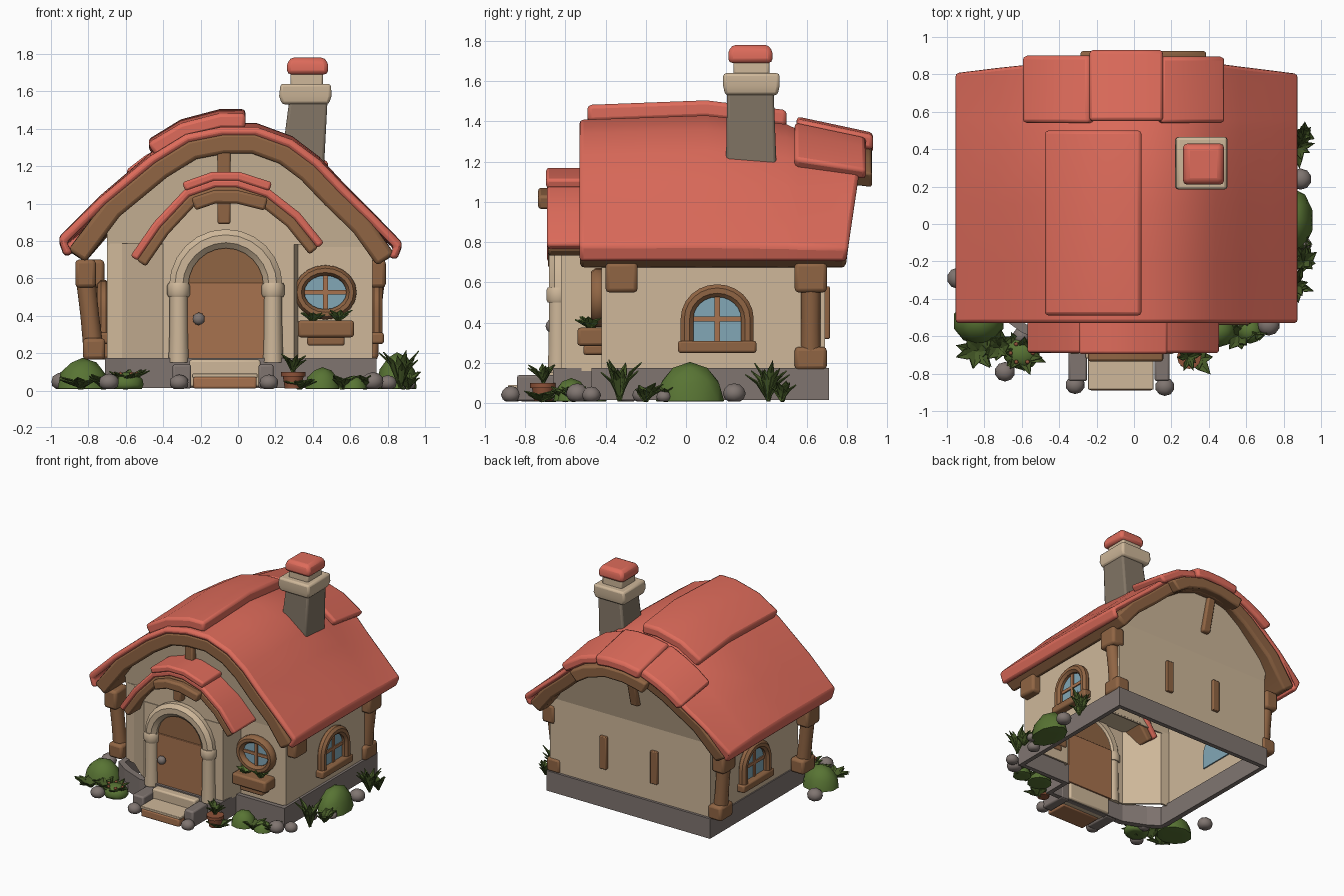
import bpy, bmesh, math, random
from mathutils import Vector as V

if "Cube" in bpy.data.objects:
    bpy.data.objects.remove(bpy.data.objects["Cube"])
random.seed(4)

def mat(name, r, g, b):
    m = bpy.data.materials.new(name)
    m.diffuse_color = (r, g, b, 1)
    m.use_nodes = True
    m.node_tree.nodes["Principled BSDF"].inputs["Base Color"].default_value = m.diffuse_color
    return m
RED = mat("roof red", .73, .148, .104)
BEIGE = mat("plaster beige", .62, .475, .32)
WOOD = mat("wood brown", .28, .13, .057)
DOOR = mat("door brown", .39, .17, .077)
GLASS = mat("window blue", .223, .39, .47)
STONE = mat("stone grey", .215, .178, .163)
TAUPE = mat("chimney taupe", .225, .18, .132)
GREEN = mat("bush green", .098, .175, .034)
LEAF = mat("leaf dark green", .062, .104, .021)
POT = mat("terracotta", .27, .085, .04)

def make(name, verts, faces, m, bevel=0, shell=0, angle=40):
    me = bpy.data.meshes.new(name)
    bm = bmesh.new()
    vs = [bm.verts.new(v) for v in verts]
    for f in faces:
        bm.faces.new([vs[i] for i in f])
    bmesh.ops.recalc_face_normals(bm, faces=bm.faces)
    bm.to_mesh(me); bm.free()
    me.materials.append(m)
    if not shell:
        me.shade_smooth()
        me.set_sharp_from_angle(angle=math.radians(angle))
    ob = bpy.data.objects.new(name, me)
    bpy.context.collection.objects.link(ob)
    if shell:
        ob.modifiers.new("shell", 'SOLIDIFY').thickness = shell
    if bevel:
        b = ob.modifiers.new("bevel", 'BEVEL')
        b.width = bevel; b.segments = 2; b.angle_limit = math.radians(50)
    return ob

def loft(name, rings, m, cap=True, loop=False, **k):
    n = len(rings[0]); R = len(rings)
    faces = [(r*n+i, r*n+(i+1) % n, (r+1) % R*n+(i+1) % n, (r+1) % R*n+i)
             for r in range(R if loop else R-1) for i in range(n)]
    if cap and not loop:
        faces += [tuple(range(n)), tuple(range((R-1)*n, R*n))]
    return make(name, [p for r in rings for p in r], faces, m, **k)

def rect(cx, cy, hx, hy, z):
    return [(cx-hx, cy-hy, z), (cx+hx, cy-hy, z), (cx+hx, cy+hy, z), (cx-hx, cy+hy, z)]

def box(name, x0, x1, y0, y1, z0, z1, m, bevel=.012):
    c = ((x0+x1)/2, (y0+y1)/2, abs(x1-x0)/2, (y1-y0)/2)
    return loft(name, [rect(*c, z0), rect(*c, z1)], m, bevel=bevel)

def lathe(name, rings, m, n=10, **k):   # rings: (x, y, z, radius)
    return loft(name, [[(x+r*math.cos(t*math.tau/n), y+r*math.sin(t*math.tau/n), z) for t in range(n)]
                       for x, y, z, r in rings], m, **k)

def tube(name, path, axis, r, d, m, closed=False, sides=8):   # sweep along a planar path
    path = [V(p) for p in path]; ax = V(axis); n = len(path); rings = []
    for i, p in enumerate(path):
        a, b = (path[i-1], path[(i+1) % n]) if closed else (path[max(i-1, 0)], path[min(i+1, n-1)])
        nn = (b-a).cross(ax).normalized()
        rings.append([p+nn*r*math.cos((s+.5)*math.tau/sides)+ax*d*math.sin((s+.5)*math.tau/sides) for s in range(sides)])
    return loft(name, rings, m, loop=closed)

def offset(path, d):
    out = []
    for i, (x, z) in enumerate(path):
        a, b = path[max(i-1, 0)], path[min(i+1, len(path)-1)]
        t = V((b[0]-a[0], b[1]-a[1])).normalized()
        out.append((x+t.y*d, z-t.x*d))
    return out

FY = [(-.8, .96), (-.53, .97), (.1, 1), (.5, .94), (.56, .90), (.95, .80)]
def warp(x, y, z):   # roof sags towards the back, back edge leans out
    for (a, fa), (b, fb) in zip(FY, FY[1:]):
        if a <= y <= b:
            f = fa+(fb-fa)*(y-a)/(b-a)
    h = max(z-.7, 0)
    return (x, y+(.09*(h/.73-.5) if .78 < y < .88 else 0), .7+h*f if z > .7 else z)

def band(name, path, d0, d1, ys, m, w=warp, bevel=.014):
    prof = offset(path, d0)+offset(path, d1)[::-1]
    return loft(name, [[w(x, y, z) for x, z in prof] for y in ys], m, bevel=bevel)
flat = lambda x, y, z: (x, y, z)

# main roof: red shell over brown timber
ROOF = [(-.93, .72), (-.96, .82), (-.74, 1.04), (-.47, 1.27), (-.28, 1.39), (-.09, 1.43), (.10, 1.43), (.29, 1.36),
        (.435, 1.25), (.57, 1.105), (.73, .945), (.88, .79), (.85, .70)]
YS = [-.53, -.2, .1, .5, .56, .84]
band("roof_shell", ROOF, 0, .05, YS, RED, bevel=.02)
band("roof_timber", [(-.935, .775)]+ROOF[2:-2]+[(.865, .752)], .035, .148, [-.527]+YS[1:-1]+[.838], WOOD, bevel=.02)
band("ridge_cap", [(-.45, 1.285), (-.28, 1.39), (-.09, 1.44), (.04, 1.44)], -.065, .02, [-.49, .1, .5], RED, bevel=.02)
band("back_tile_left", [(-.57, 1.185), (-.47, 1.27), (-.36, 1.34), (-.22, 1.41)], -.05, .03, [.54, .90], RED, bevel=.02)
band("back_tile_middle", [(-.23, 1.40), (-.09, 1.43), (.04, 1.435), (.15, 1.42)], -.065, .03, [.55, .93], RED, bevel=.02)
band("back_tile_right", [(.13, 1.42), (.29, 1.36), (.46, 1.225)], -.05, .03, [.54, .895], RED, bevel=.02)
band("back_fascia", [(-.30, 1.375), (-.22, 1.40), (-.09, 1.43), (.1, 1.43), (.29, 1.36), (.41, 1.27)], .03, .14, [.76, .925], WOOD)

# gables lean outwards from the wall top
top = [p for p in offset(ROOF, .08) if -.65 < p[0] < .66]
prof = [(-.70, .77), (-.70, .92)]+top+[(.72, .80), (.72, .77)]
n = len(prof); wy = [-.42, .1, .5, .56, .69]
lean = {-.42: -.08, .69: .16}
def gable_point(x, y, z):
    p = warp(x, y, z)
    return (p[0], p[1]+lean.get(y, 0)*max(p[2]-.78, 0)/.6, p[2])
make("upper_walls", [gable_point(x, y, z) for y in wy for x, z in prof],
     [(r*n+i, r*n+i+1, r*n+n+i+1, r*n+n+i) for r in range(4) for i in range(n-1)]
     + [tuple(range(n)), tuple(range(4*n, 5*n))], BEIGE, shell=.015)

# lower walls with the entry, open underneath
def fence(name, pts, z0, z1, m, t, **k):
    loft(name, [[(x, y, z0) for x, y in pts], [(x, y, z1) for x, y in pts]], m, cap=False, shell=t, **k)
fence("lower_walls", [(-.70, .69), (-.70, -.42), (-.62, -.43), (-.40, -.62), (.30, -.62), (.32, -.42), (.72, -.42), (.72, .69)],
      .16, .785, BEIGE, .02)
fence("stone_base", [(-.71, -.50), (-.60, -.58), (-.41, -.66), (.31, -.66), (.31, -.47), (.74, -.47), (.74, .71), (-.71, .71)],
      .015, .175, STONE, .05)

# entry porch roof and gable
PORCH = [(-.575, .72), (-.45, .90), (-.285, 1.075), (-.13, 1.13), (.0, 1.13), (.17, 1.075), (.33, .95), (.46, .79)]
band("porch_roof", PORCH, 0, .045, [-.69, -.40], RED, flat)
band("porch_timber", PORCH, .04, .10, [-.685, -.42], WOOD, flat)
band("porch_cap", PORCH[2:6], -.04, .01, [-.695, -.42], RED, flat)
band("porch_center_beam", [(-.25, 1.03), (-.13, 1.07), (.0, 1.07), (.16, 1.03)], 0, .07, [-.735, -.62], WOOD, flat)
g = [(-.43, .78)]+offset(PORCH, .08)[1:-1]+[(.34, .78)]
loft("porch_gable", [[(x, y, z) for x, z in g] for y in (-.615, -.41)], BEIGE)
box("gable_post_front", -.11, -.04, -.52, -.42, 1.0, 1.28, WOOD)
box("porch_post", -.11, -.04, -.67, -.60, .89, 1.02, WOOD)
loft("gable_post_back", [rect(-.075, .735, .035, .03, .93), rect(-.075, .80, .035, .03, 1.20)], WOOD, bevel=.012)
for i, x in enumerate((.24, -.21)):
    box(f"back_slit_{i}", x-.03, x+.03, .67, .715, .32, .58, WOOD, .006)

# door with stone arch
arc = lambda cx, cz, r, n=12: [(cx+r*math.cos(math.pi*i/n), cz+r*math.sin(math.pi*i/n)) for i in range(n+1)]
loft("door_arch_panel", [[(x, y, z) for x, z in arc(-.065, .56, .21)] for y in (-.632, -.60)], WOOD)
box("door", -.275, .145, -.64, -.59, .15, .575, DOOR, .004)
tube("door_arch", [(x, -.635, z) for x, z in arc(-.065, .56, .252)], (0, 1, 0), .055, .05, BEIGE)
for x in (-.317, .187):
    lathe("door_column", [(x, -.635, .15, .055), (x, -.635, .3, .05), (x, -.635, .52, .048)], BEIGE)
    lathe("column_capital", [(x, -.635, .50, .055), (x, -.635, .515, .062), (x, -.635, .56, .062), (x, -.635, .575, .055)], BEIGE)

def blob(name, x, y, z, rx, ry, rz, m, sub=2):
    bm = bmesh.new()
    bmesh.ops.create_icosphere(bm, subdivisions=sub, radius=1)
    vs = [(x+v.co.x*rx, y+v.co.y*ry, max(z+v.co.z*rz, .008)) for v in bm.verts]
    fs = [[v.index for v in f.verts] for f in bm.faces]
    bm.free()
    make(name, vs, fs, m, angle=60)
blob("door_knob", -.21, -.668, .383, .034, .03, .034, STONE)

# steps
box("landing", -.26, .12, -.72, -.60, .02, .165, BEIGE)
box("step", -.24, .10, -.89, -.70, .01, .075, DOOR)
box("step_top", -.245, .105, -.885, -.70, .07, .09, BEIGE, .004)
box("step_cheek_left", -.35, -.25, -.84, -.62, .01, .14, STONE)
box("step_cheek_right", .11, .19, -.84, -.62, .01, .14, STONE)

# side windows
for s, w in ((1, .72), (-1, .70)):
    X = lambda d: s*(w+d)
    yc = .155
    a = [(y, z if z < .42 else .42+(z-.42)*.93) for y, z in [(yc+.15, .30)]+arc(yc, .42, .15)+[(yc-.15, .30)]]
    loft("side_window_glass", [[(X(d), y, z) for y, z in a] for d in (-.025, .012)], GLASS)
    tube("side_window_frame", [(X(.02), y, z) for y, z in a], (1, 0, 0), .034, .035, WOOD)
    box("side_window_sill", X(-.01), X(.06), yc-.195, yc+.195, .25, .31, WOOD)
    box("side_window_bar", X(-.02), X(.022), yc-.013, yc+.013, .30, .55, DOOR, 0)
    box("side_window_crossbar", X(-.02), X(.021), yc-.14, yc+.14, .405, .43, DOOR, 0)

# round front window and flower box
circ = [(.467+.14*math.cos(i*math.tau/20), .525+.118*math.sin(i*math.tau/20)) for i in range(20)]
loft("round_window_glass", [[(x, y, z) for x, z in circ] for y in (-.432, -.395)], GLASS)
tube("round_window_frame", [(x, -.435, z) for x, z in circ], (0, 1, 0), .03, .04, WOOD, closed=True)
box("round_window_bar", .455, .48, -.442, -.40, .41, .64, DOOR, 0)
box("round_window_crossbar", .33, .605, -.441, -.40, .513, .537, DOOR, 0)
box("flower_box", .32, .62, -.54, -.40, .285, .375, WOOD, .015)
box("flower_box_foot", .37, .57, -.51, -.40, .24, .29, WOOD)

# corner posts: foot x, top x
for nm, x, tx, y in (("front_left", -.77, -.815, -.38), ("back_left", -.74, -.77, .62), ("back_right", .69, .735, .62), ("front_right", .69, .735, -.32)):
    box("post_bracket_"+nm, tx-.055, tx+.055, y-.08, y+.08, .55, .70, WOOD, .02)
    if nm != "front_right":
        lathe("post_"+nm, [(x, y, .2, .055), ((x+tx)/2, y, .4, .05), (tx, y, .6, .052)], WOOD)
        box("post_foot_"+nm, x-.06, x+.06, y-.08, y+.08, .165, .28, WOOD, .02)

# chimney
loft("chimney_shaft", [rect(.335, .325, .12, .128, 1.10), rect(.377, .32, .102, .115, 1.56)], TAUPE, bevel=.015)
loft("chimney_collar", [rect(.36, .325, .125, .13, 1.53), rect(.36, .325, .14, .14, 1.575), rect(.362, .325, .135, .14, 1.64)], BEIGE, bevel=.015)
box("chimney_neck", .28, .455, .235, .415, 1.62, 1.71, BEIGE)
loft("chimney_cap", [rect(.372, .32, .11, .11, 1.69), rect(.372, .32, .11, .11, 1.74), rect(.372, .32, .095, .095, 1.78)], RED, bevel=.022)

# plants
def tuft(name, x, y, z, n, h, spread, w, m=LEAF):
    vs, fs = [], []
    for i in range(n):
        a = i*math.tau/n+random.uniform(-.3, .3)
        s = spread*random.uniform(.45, 1); hh = h*random.uniform(.6, 1)
        d = V((math.cos(a), math.sin(a), 0)); t = V((-d.y, d.x, 0))*w
        o = V((x, y, z)); mid = o+d*s*.5+V((0, 0, hh*.75)); tip = o+d*s+V((0, 0, hh))
        k = len(vs)
        vs += [o-t*.4, o+t*.4, mid+t, tip, mid-t, mid+V((0, 0, -.012))]
        fs += [(k, k+1, k+2, k+5), (k, k+5, k+4), (k+5, k+2, k+3), (k+5, k+3, k+4)]
    make(name, vs, fs, m, shell=.006)

for x, y, rx, ry, rz in ((-.83, -.52, .14, .125, .165), (.85, .02, .11, .17, .195), (.45, -.57, .095, .09, .115), (.62, -.57, .07, .07, .07)):
    blob("bush", x, y, .01, rx, ry, rz, GREEN)
blob("berry_bush", -.60, -.69, .03, .10, .09, .07, GREEN)
for i in range(6):
    blob("berry", -.60+.06*math.cos(i*1.05), -.69+.055*math.sin(i*1.05), .088, .013, .013, .013, POT, 1)
for i, (x, y, h, s, w) in enumerate(((.87, -.33, .21, .13, .02), (.88, .41, .21, .12, .018), (.91, -.20, .09, .09, .025),
        (.91, .48, .10, .07, .02), (-.84, -.68, .07, .12, .03), (-.72, -.66, .08, .10, .03), (-.60, -.69, .11, .14, .03),
        (.33, -.72, .05, .12, .03), (.56, -.60, .07, .11, .03), (.68, -.56, .07, .09, .025), (.89, -.10, .07, .07, .02))):
    tuft(f"leafy_plant_{i}", x, y, .01, 12, h, s, w)
tuft("flower_box_leaves", .40, -.48, .37, 9, .05, .08, .02, GREEN)
tuft("flower_box_leaves_b", .54, -.48, .37, 9, .06, .08, .02, GREEN)
lathe("plant_pot", [(.295, -.71, .01, .045), (.295, -.71, .075, .055), (.295, -.71, .075, .065), (.295, -.71, .10, .065)], POT, 12)
tuft("pot_plant", .295, -.71, .10, 9, .10, .09, .016)

# loose stones
for x, y, r in ((-.315, -.86, .052), (.165, -.87, .052), (-.69, -.79, .055), (-.94, -.29, .06), (.89, .24, .06),
                (.91, -.11, .04), (.72, -.54, .06), (.80, -.47, .05), (-.60, -.60, .05), (.80, -.22, .05)):
    blob("stone", x, y, r*.8, r, r*.95, r*.85, STONE)
